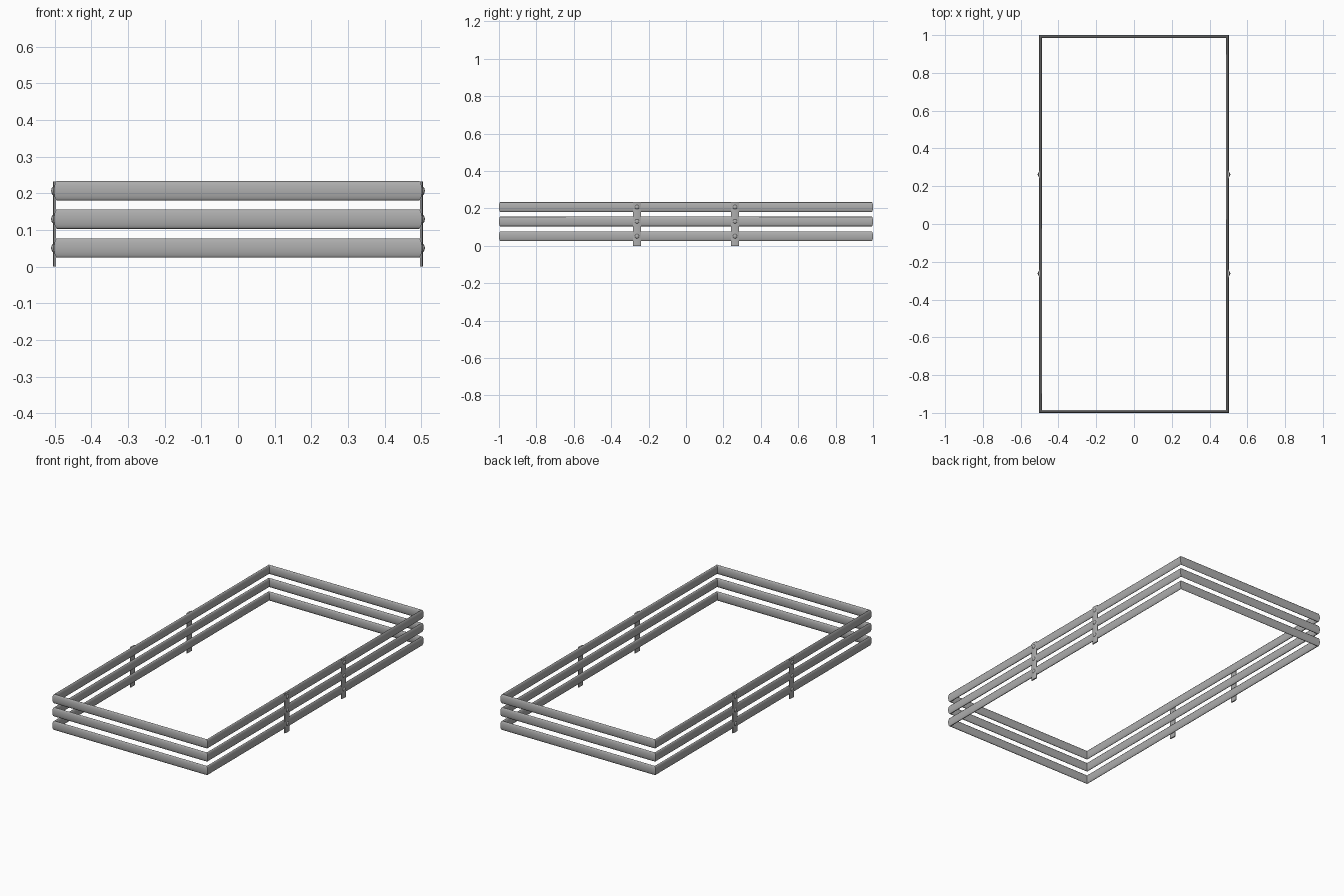
import bpy, bmesh, math
from mathutils import Matrix

old = bpy.data.objects.get("Cube")
if old:
    bpy.data.objects.remove(old, do_unlink=True)

steel = bpy.data.materials.new("steel grey")
steel.use_nodes = True
colour = (0.42, 0.42, 0.42, 1)
steel.diffuse_color = colour
steel.node_tree.nodes["Principled BSDF"].inputs["Base Color"].default_value = colour


def finish(bm, name, angle=40):
    bmesh.ops.recalc_face_normals(bm, faces=bm.faces)
    mesh = bpy.data.meshes.new(name)
    bm.to_mesh(mesh)
    bm.free()
    mesh.materials.append(steel)
    obj = bpy.data.objects.new(name, mesh)
    bpy.context.collection.objects.link(obj)
    bpy.ops.object.select_all(action='DESELECT')
    obj.select_set(True)
    bpy.context.view_layer.objects.active = obj
    bpy.ops.object.shade_smooth_by_angle(angle=math.radians(angle))
    return obj


def bridge(bm, a, b):
    for i in range(len(a)):
        j = (i + 1) % len(a)
        bm.faces.new((a[i], a[j], b[j], b[i]))


HALF_X, HALF_Y = 0.502, 1.0
THICK, HEIGHT, SIDES = 0.016, 0.053, 24
LEVELS = (0.051, 0.13, 0.207)


# Oval rail swept round the rectangle with mitred corners
def rail(name, z):
    bm = bmesh.new()
    rings = []
    for sx, sy in ((-1, -1), (1, -1), (1, 1), (-1, 1)):
        ring = []
        for k in range(SIDES):
            a = 2 * math.pi * k / SIDES
            inset = THICK / 2 * (1 - math.cos(a))
            ring.append(bm.verts.new((sx * (HALF_X - inset), sy * (HALF_Y - inset),
                                      z + HEIGHT / 2 * math.sin(a))))
        rings.append(ring)
    for i in range(4):
        bridge(bm, rings[i], rings[(i + 1) % 4])
    finish(bm, name)


for name, z in zip(("lower_rail", "middle_rail", "upper_rail"), LEVELS):
    rail(name, z)


# Upright strap with a gently bowed outer face
def strap(name, side, y):
    bm = bmesh.new()
    width, steps = 0.042, 8
    section = [(0.497, -width / 2)]
    for k in range(steps + 1):
        t = -1 + 2 * k / steps
        section.append((0.502 + 0.003 * (1 - t * t), t * width / 2))
    section.append((0.497, width / 2))
    ends = [[bm.verts.new((side * x, y + v, z)) for x, v in section] for z in (0, 0.233)]
    bridge(bm, *ends)
    for end in ends:
        bm.faces.new(end)
    finish(bm, name)


# Domed bolt head on the outer face of a strap
def bolt(name, side, y, z):
    bm = bmesh.new()
    bmesh.ops.create_uvsphere(bm, u_segments=16, v_segments=8, radius=1)
    bmesh.ops.transform(bm, verts=bm.verts, matrix=Matrix.Translation((side * 0.503, y, z))
                        @ Matrix.Diagonal((0.007, 0.012, 0.012, 1)))
    finish(bm, name, 60)


for side, side_name in ((1, "left"), (-1, "right")):
    for y, end_name in ((-0.262, "front"), (0.262, "back")):
        strap(f"{side_name}_{end_name}_strap", side, y)
        for i, z in enumerate(LEVELS):
            bolt(f"{side_name}_{end_name}_bolt_{i + 1}", side, y, z)
